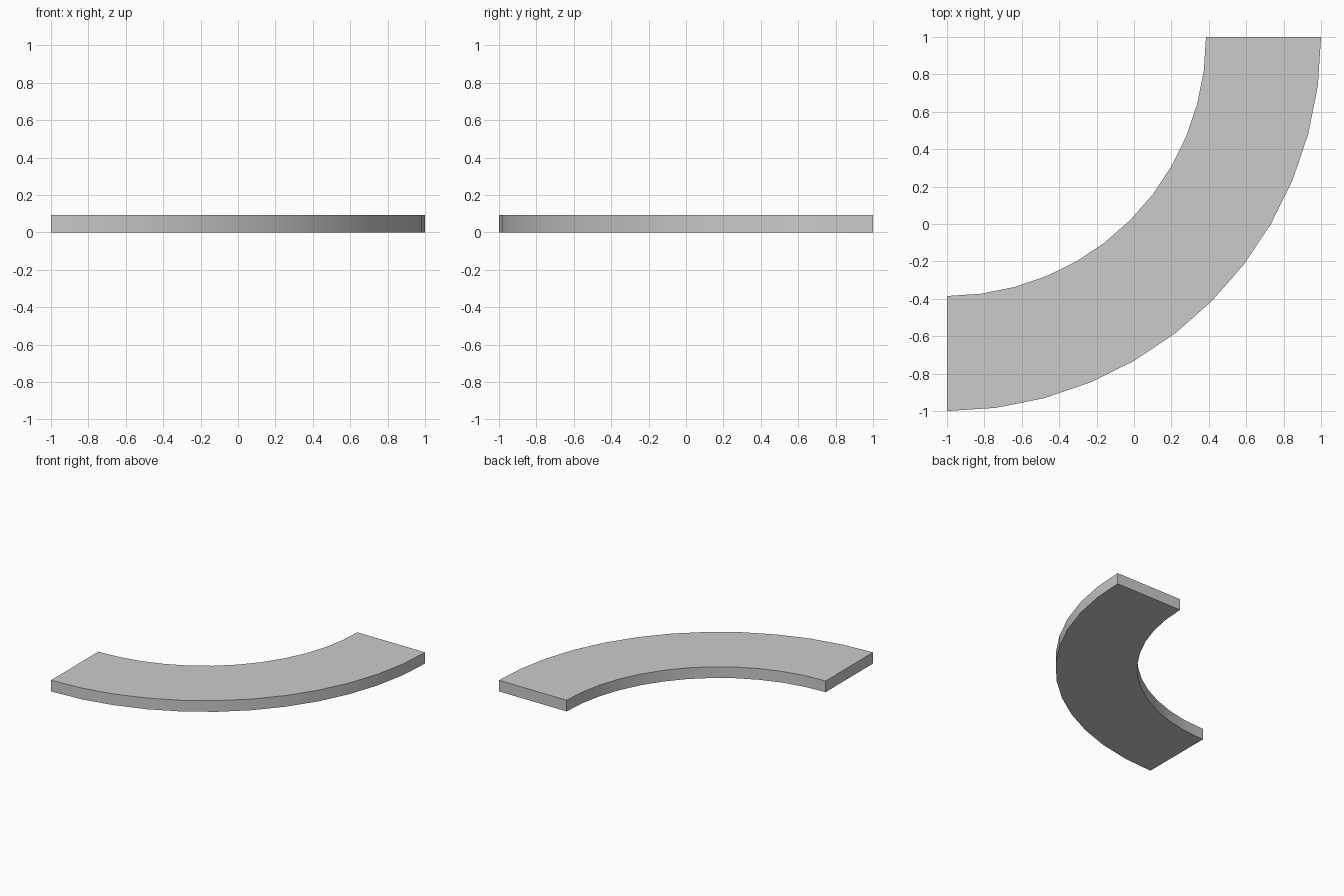
import bpy, bmesh
from math import sin, cos, pi

if "Cube" in bpy.data.objects:
    bpy.data.objects.remove(bpy.data.objects["Cube"])

CX, CY = -1.0, 1.0            # centre of the bend
R_IN, R_OUT = 1.385, 2.0
HEIGHT, SEGMENTS = 0.092, 12

# Rectangular cross-section swept through a quarter turn
profile = [(R_IN, 0), (R_OUT, 0), (R_OUT, HEIGHT), (R_IN, HEIGHT)]
bm = bmesh.new()
rings = []
for i in range(SEGMENTS + 1):
    a = -pi / 2 + i * (pi / 2) / SEGMENTS
    rings.append([bm.verts.new((CX + r * cos(a), CY + r * sin(a), z)) for r, z in profile])

for a, b in zip(rings, rings[1:]):
    for k in range(4):
        n = (k + 1) % 4
        bm.faces.new((a[k], a[n], b[n], b[k]))

# End caps
bm.faces.new(rings[0])
bm.faces.new(rings[-1])
bmesh.ops.recalc_face_normals(bm, faces=bm.faces[:])

mesh = bpy.data.meshes.new("curved_slab")
bm.to_mesh(mesh)
bm.free()
slab = bpy.data.objects.new("curved_slab", mesh)
bpy.context.collection.objects.link(slab)

# Smooth curved sides, crisp edges
bpy.context.view_layer.objects.active = slab
slab.select_set(True)
bpy.ops.object.shade_smooth_by_angle()
